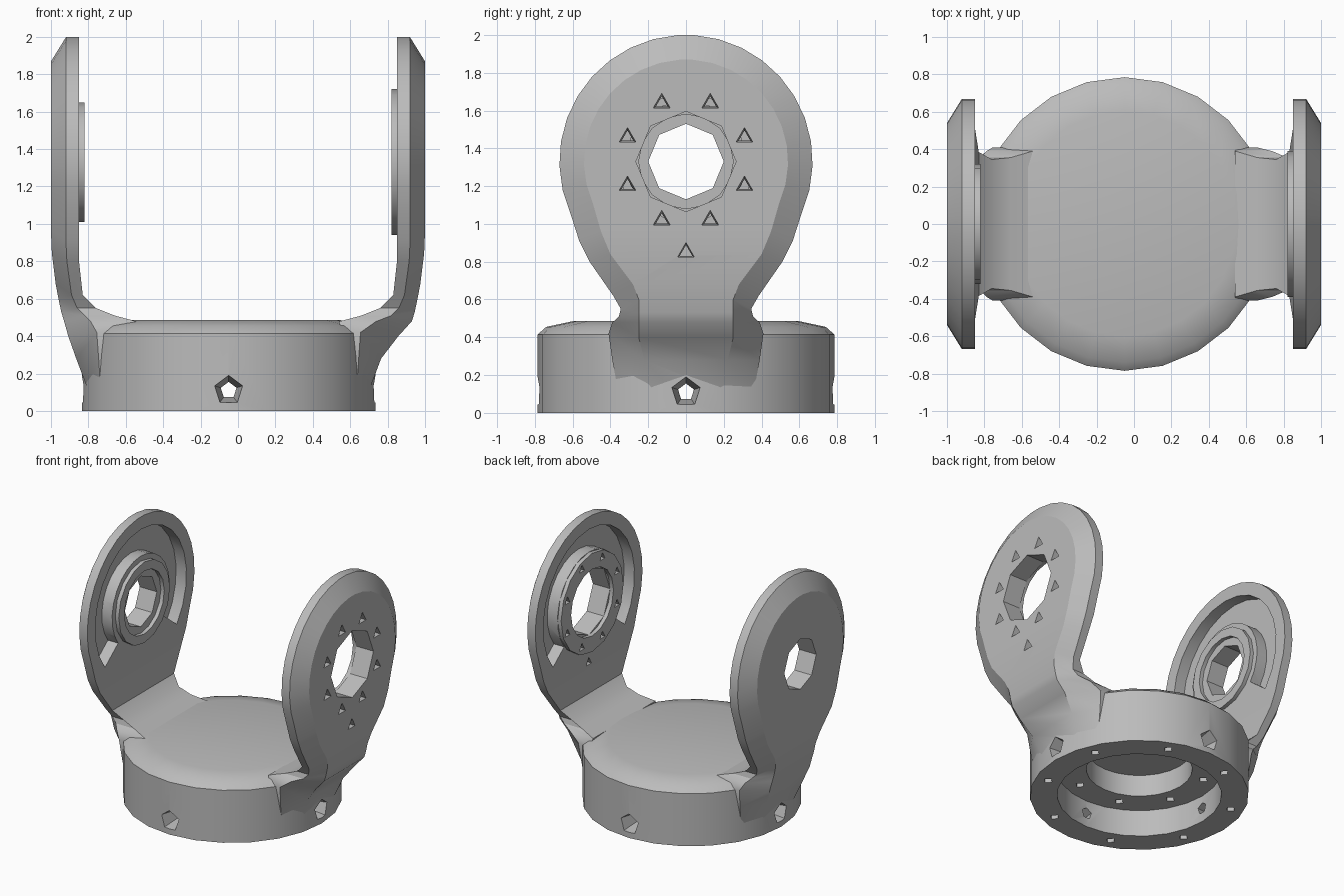
import bpy, bmesh
from math import pi, sin, cos, radians
from mathutils import Matrix, Vector

if "Cube" in bpy.data.objects:
    bpy.data.objects.remove(bpy.data.objects["Cube"])

grey = bpy.data.materials.new("satin_grey")
grey.use_nodes = True
grey.diffuse_color = (0.5, 0.5, 0.5, 1)
grey.node_tree.nodes["Principled BSDF"].inputs["Base Color"].default_value = (0.5, 0.5, 0.5, 1)

BASE_X, PIVOT_Z = -0.05, 1.33


def finish(bm, name):
    bmesh.ops.remove_doubles(bm, verts=bm.verts, dist=0.0005)
    bmesh.ops.recalc_face_normals(bm, faces=bm.faces)
    mesh = bpy.data.meshes.new(name)
    bm.to_mesh(mesh)
    bm.free()
    mesh.materials.append(grey)
    obj = bpy.data.objects.new(name, mesh)
    bpy.context.collection.objects.link(obj)
    return obj


def lathe(name, profile, matrix, steps=24, start=0, sweep=2 * pi):
    """Spin a closed (radius, height) profile about z, then place it."""
    bm = bmesh.new()
    spin0 = Matrix.Rotation(start, 4, 'Z')
    vs = [bm.verts.new(spin0 @ Vector((r, 0, h))) for r, h in profile]
    es = [bm.edges.new((vs[i - 1], vs[i])) for i in range(len(vs))
          if profile[i - 1][0] + profile[i][0] > 0]
    bmesh.ops.spin(bm, geom=vs + es, cent=(0, 0, 0), axis=(0, 0, 1), angle=sweep, steps=steps)
    bmesh.ops.remove_doubles(bm, verts=bm.verts, dist=0.0005)
    if sweep < 2 * pi:
        bmesh.ops.holes_fill(bm, edges=[e for e in bm.edges if e.is_boundary], sides=0)
    bm.transform(matrix)
    return finish(bm, name)


def peg(location, axis, radius, tip_radius, length, sides):
    """Prism or cone cutter centred on location, its tip end along axis."""
    bm = bmesh.new()
    place = Matrix.Translation(location) @ Vector(axis).to_track_quat('Z', 'Y').to_matrix().to_4x4()
    bmesh.ops.create_cone(bm, cap_ends=True, segments=sides, radius1=radius,
                          radius2=tip_radius, depth=length, matrix=place)
    return finish(bm, "hole_cutter")


def cut(target, cutters):
    """Subtract every cutter from target, then remove the cutters."""
    for cutter in cutters:
        cutter.hide_render = True
        mod = target.modifiers.new("cut", 'BOOLEAN')
        mod.operation, mod.solver, mod.object = 'DIFFERENCE', 'EXACT', cutter
    bpy.context.view_layer.update()
    graph = bpy.context.evaluated_depsgraph_get()
    mesh = bpy.data.meshes.new_from_object(target.evaluated_get(graph))
    target.modifiers.clear()
    target.data = mesh
    for cutter in cutters:
        bpy.data.objects.remove(cutter)


def radial_holes():
    """Countersunk holes through the drum wall, widening outward."""
    return [peg((BASE_X + 0.7 * cos(a), 0.7 * sin(a), 0.11), (cos(a), sin(a), 0), 0.02, 0.11, 0.5, 5)
            for a in (0, pi / 2, pi, 3 * pi / 2)]


# Round base: closed top, stepped cavity below
base = lathe("base_drum", [(0, 0.485), (0.6, 0.485), (0.74, 0.455), (0.785, 0.415), (0.785, 0),
                           (0.59, 0), (0.59, 0.21), (0.38, 0.21), (0.38, 0.38), (0, 0.38)],
             Matrix.Translation((BASE_X, 0, 0)))
drills = radial_holes()
for radius, z, count in ((0.48, 0.21, 8), (0.685, 0, 8)):
    for i in range(count):
        a = (i + 0.5) * 2 * pi / count
        spot = (BASE_X + radius * cos(a), radius * sin(a), z)
        drills.append(peg(spot, (0, 0, 1), 0.035, 0.035, 0.12, 4))
cut(base, drills)


def build_arm(name, side, edge):
    """Upright plate: blended foot, narrow neck and round chamfered head."""
    # Each row: rim half width and height, face half width and height, inner, rim and outer x
    rows = [(0.36, 0.12, 0.18, 0.12, edge - 0.13, edge - 0.10, edge - 0.03),
            (0.39, 0.28, 0.22, 0.28, edge - 0.13, edge - 0.09, edge + 0.03),
            (0.41, 0.42, 0.25, 0.40, edge - 0.18, edge - 0.08, edge / 2 + 0.49),
            (0.39, 0.478, 0.25, 0.48, 0.54, 0.5 * edge + 0.37, 0.93),
            (0.355, 0.51, 0.25, 0.53, 0.66, 0.82, 0.945),
            (0.345, 0.55, 0.25, 0.60, 0.76, 0.86, 0.96),
            (0.385, 0.62, 0.28, 0.68, 0.83, 0.89, 0.975),
            (0.51, 0.80, 0.40, 0.84, 0.85, 0.915, 0.995),
            (0.565, 0.91, 0.45, 0.96, 0.85, 0.92, 1.0)]
    for i in range(11):
        t = radians(-24 + 11 * i)
        rows.append((0.67 * cos(t), PIVOT_Z + 0.67 * sin(t),
                     0.54 * cos(t), PIVOT_Z + 0.54 * sin(t), 0.85, 0.92, 1.0))
    bm = bmesh.new()
    loops = []
    for w, z, wf, zf, xin, xrim, xout in rows:
        half = [(xin, w, z), (xrim, w, z), (xout, wf, zf)]
        ring = half + [(x, -y, h) for x, y, h in reversed(half)]
        loops.append([bm.verts.new((side * x, y, h)) for x, y, h in ring])
    for lo, hi in zip(loops, loops[1:]):
        for k in range(6):
            bm.faces.new((lo[k - 1], lo[k], hi[k], hi[k - 1]))
    for end in (loops[0], loops[-1]):
        bm.faces.new((end[0], end[1], end[4], end[5]))
        bm.faces.new((end[1], end[2], end[3], end[4]))
    return finish(bm, name)


def head_frame(side):
    """Local z points outward along the pivot axis."""
    return Matrix.Translation((0, 0, PIVOT_Z)) @ Matrix.Rotation(side * pi / 2, 4, 'Y')


def screw_holes():
    spots = [(0.335 * cos(a), 0.335 * sin(a)) for a in [(i + 0.5) * pi / 4 for i in range(8)]]
    spots.append((0, -0.48))
    return [peg((0.9, y, PIVOT_Z + z), (1, 0, 0), 0.03, 0.055, 0.3, 3) for y, z in spots]


parts = [base]
for name, side, edge, bore, collar_r, step_r in (("left", 1, 0.735, 0.265, 0.39, 0.392),
                                                 ("right", -1, 0.835, 0.2, 0.32, 0.36)):
    frame = head_frame(side)
    arm = build_arm(name + "_arm", side, edge)
    # C-shaped channel around the pivot on the inner face, open over the top
    middle = pi if side > 0 else 0
    channel = lathe("channel_cutter", [(step_r, 0.7), (0.57, 0.7), (0.57, 0.94), (step_r, 0.94)],
                    frame, 18, middle - radians(128), radians(256))
    bore_cut = peg((side * 0.9, 0, PIVOT_Z), (1, 0, 0), bore, bore, 0.6, 8)
    cut(arm, [channel, bore_cut] + radial_holes() + (screw_holes() if side > 0 else []))
    # Raised collar around the bore
    inner = bore + (0.0 if side > 0 else 0.05)
    collar = lathe(name + "_bearing_collar", [(inner, 0.82), (collar_r, 0.82),
                                              (collar_r, 0.87), (inner, 0.87)], frame, 16)
    if side > 0:
        cut(collar, screw_holes())
    parts += [arm, collar]

# Smooth shading with crisp edges
bpy.ops.object.select_all(action='DESELECT')
for obj in parts:
    obj.select_set(True)
bpy.context.view_layer.objects.active = base
bpy.ops.object.shade_smooth_by_angle(angle=radians(30))
